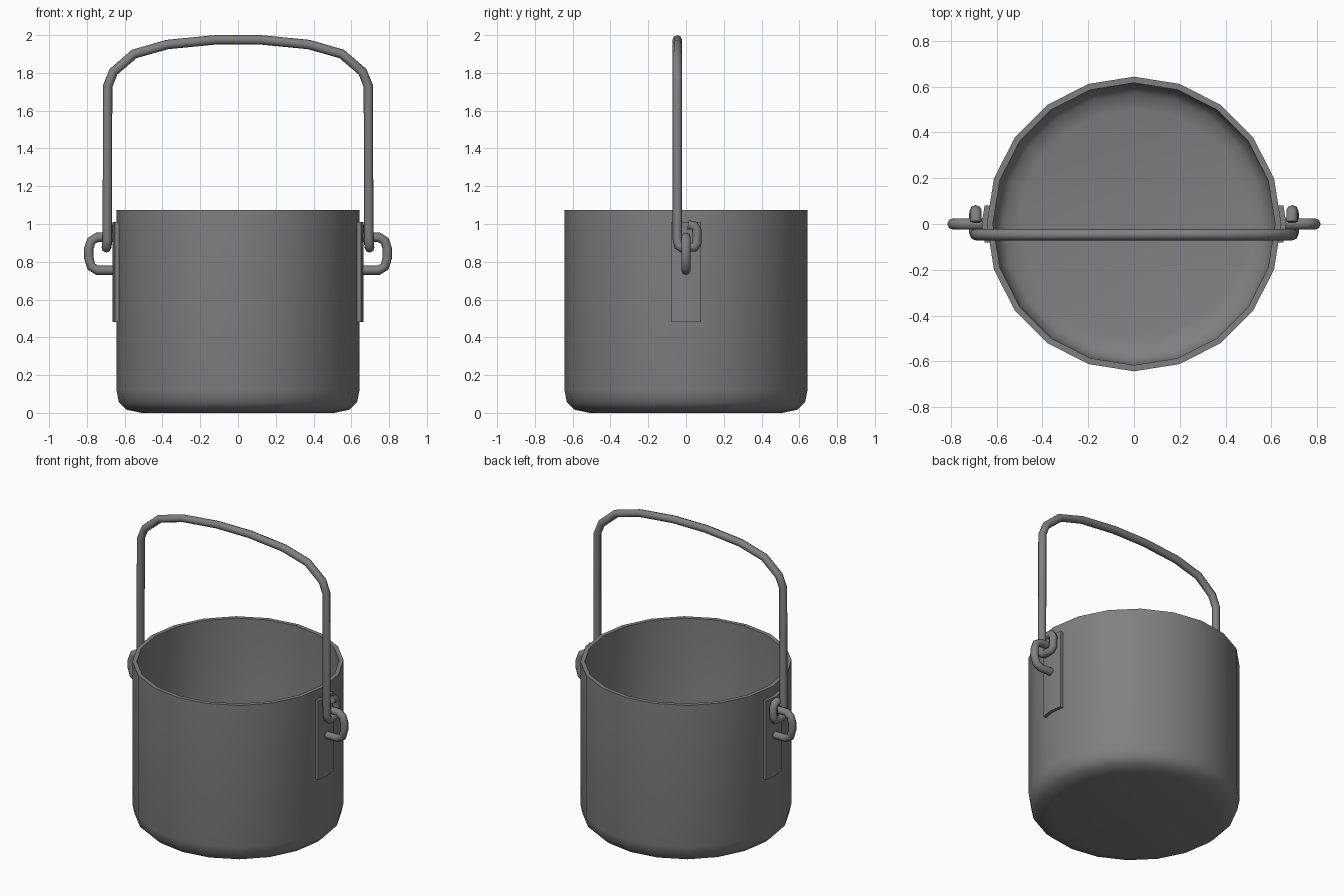
import bpy
import bmesh
from math import cos, sin, pi, radians, tan

cube = bpy.data.objects.get("Cube")
if cube:
    bpy.data.objects.remove(cube, do_unlink=True)

# One dull metal for every part
metal = bpy.data.materials.new("dull_grey_metal")
metal.use_nodes = True
GREY = (0.216, 0.216, 0.216, 1)
metal.diffuse_color = GREY
metal.node_tree.nodes["Principled BSDF"].inputs["Base Color"].default_value = GREY

SIDES = 20
RADIUS = 0.643


def finish(obj, angle=40):
    obj.data.materials.clear()
    obj.data.materials.append(metal)
    obj.data.shade_smooth()
    obj.data.set_sharp_from_angle(angle=radians(angle))


def mesh_object(name, bm):
    bmesh.ops.recalc_face_normals(bm, faces=bm.faces)
    mesh = bpy.data.meshes.new(name)
    bm.to_mesh(mesh)
    bm.free()
    obj = bpy.data.objects.new(name, mesh)
    bpy.context.collection.objects.link(obj)
    return obj


def lathe(name, profile):
    """Turn a (radius, height) profile and close both ends with a flat disc."""
    bm = bmesh.new()
    rings = [[bm.verts.new((r * cos(2 * pi * i / SIDES), r * sin(2 * pi * i / SIDES), z))
              for i in range(SIDES)] for r, z in profile]
    for a, b in zip(rings, rings[1:]):
        for i in range(SIDES):
            j = (i + 1) % SIDES
            bm.faces.new((a[i], a[j], b[j], b[i]))
    bm.faces.new(rings[0])
    bm.faces.new(rings[-1])
    finish(mesh_object(name, bm))


def rod(name, points, radius):
    """Eight-sided round bar along a path of points."""
    curve = bpy.data.curves.new(name, "CURVE")
    curve.dimensions = "3D"
    curve.bevel_depth = radius
    curve.bevel_resolution = 2
    curve.use_fill_caps = True
    spline = curve.splines.new("POLY")
    spline.points.add(len(points) - 1)
    for p, co in zip(spline.points, points):
        p.co = (*co, 1)
    obj = bpy.data.objects.new(name, curve)
    bpy.context.collection.objects.link(obj)
    bpy.ops.object.select_all(action="DESELECT")
    obj.select_set(True)
    bpy.context.view_layer.objects.active = obj
    bpy.ops.object.convert(target="MESH")
    finish(bpy.context.view_layer.objects.active, 50)


def strap(name, side):
    """Riveted-on plate, folded to follow the pot wall."""
    bm = bmesh.new()
    outline = []
    for offset, ys in ((0.022, (-0.08, 0, 0.08)), (-0.005, (0.08, 0, -0.08))):
        for y in ys:
            x = RADIUS + offset - abs(y) * tan(pi / SIDES)
            outline.append(bm.verts.new((side * x, y, 0.48)))
    face = bm.faces.new(outline)
    grown = bmesh.ops.extrude_face_region(bm, geom=[face])
    top = [g for g in grown["geom"] if isinstance(g, bmesh.types.BMVert)]
    bmesh.ops.translate(bm, verts=top, vec=(0, 0, 0.53))
    finish(mesh_object(name, bm), 30)


# Pot: outside from the base up, over the rim, and down the inside
lathe("pot", [(0.51, 0), (0.59, 0.017), (0.63, 0.055), (RADIUS, 0.12), (RADIUS, 1.075),
              (0.616, 1.075), (0.616, 0.13), (0.603, 0.08), (0.57, 0.045), (0.5, 0.03)])

# Handle: hooked end, upright and half the arch, mirrored for the other half
half = [(0.69, 0.01, 0.995), (0.69, 0.045, 0.99), (0.69, 0.058, 0.965), (0.692, 0.058, 0.9),
        (0.695, 0.045, 0.877), (0.697, -0.02, 0.873), (0.695, -0.04, 0.885),
        (0.692, -0.046, 0.92), (0.69, -0.046, 1.73), (0.66, -0.046, 1.805),
        (0.55, -0.046, 1.9), (0.375, -0.046, 1.95), (0.12, -0.046, 1.975)]
rod("handle", half + [(-x, y, z) for x, y, z in reversed(half)], 0.025)

# Strap and ring on each side
for label, side in (("left", 1), ("right", -1)):
    strap(label + "_strap", side)
    path = [(0.65, 0.93), (0.745, 0.93), (0.777, 0.91), (0.79, 0.87),
            (0.79, 0.82), (0.777, 0.775), (0.745, 0.755), (0.65, 0.755)]
    rod(label + "_ring", [(side * x, 0, z) for x, z in path], 0.025)
